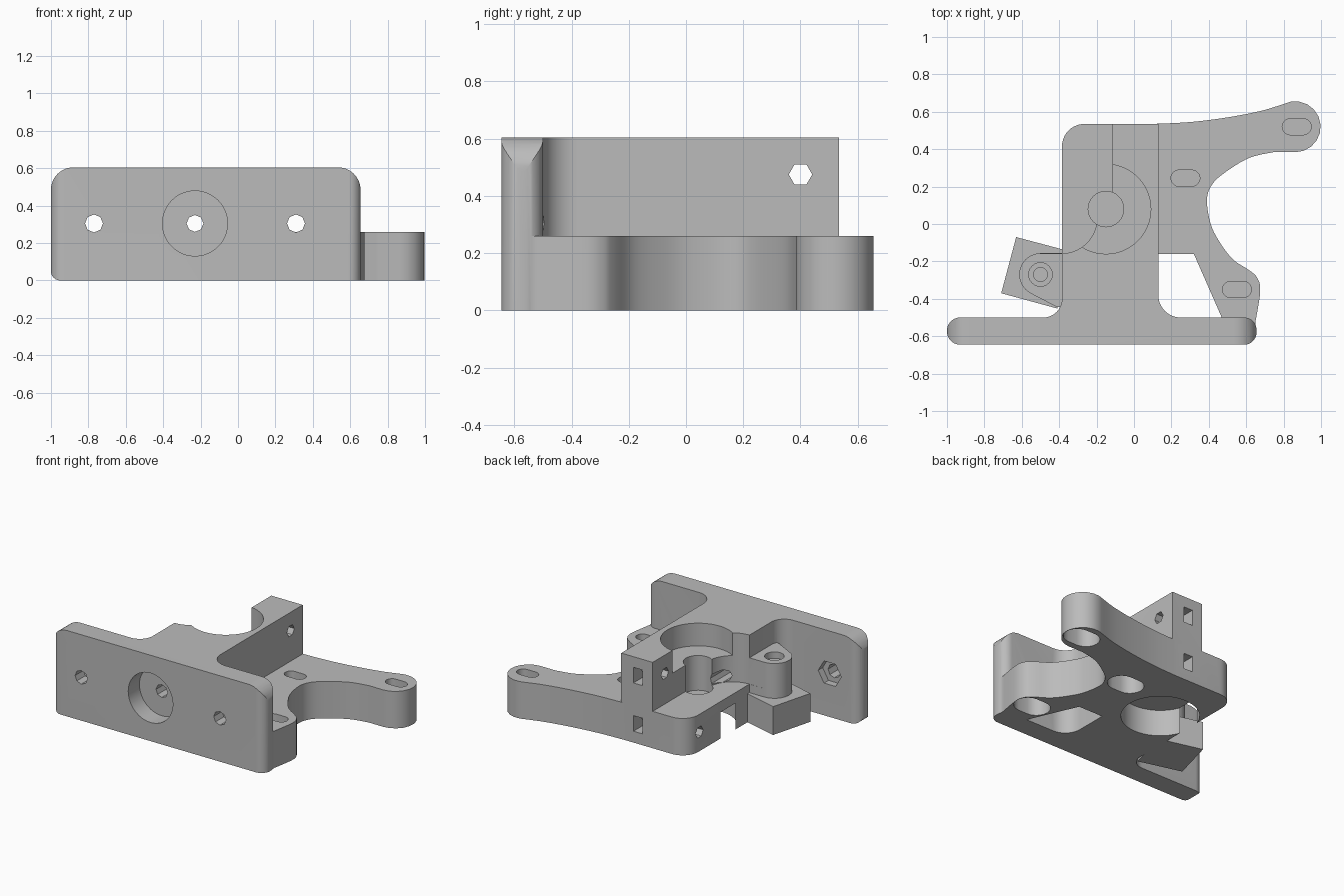
import bpy, bmesh, math
from mathutils import Matrix, Vector

cube = bpy.data.objects.get("Cube")
if cube:
    bpy.data.objects.remove(cube, do_unlink=True)

grey = bpy.data.materials.new("plain_grey")
grey.use_nodes = True
grey.diffuse_color = (0.5, 0.5, 0.5, 1)
grey.node_tree.nodes["Principled BSDF"].inputs["Base Color"].default_value = (0.5, 0.5, 0.5, 1)


def arc(cx, cy, r, a0, a1, n=10):
    return [(cx + r * math.cos(math.radians(a0 + (a1 - a0) * i / n)),
             cy + r * math.sin(math.radians(a0 + (a1 - a0) * i / n))) for i in range(n + 1)]


def circle(cx, cy, r, n=48):
    return arc(cx, cy, r, 0, 360 - 360 / n, n - 1)


def slot(cx, cy, length, width):
    r, d = width / 2, (length - width) / 2
    return arc(cx + d, cy, r, -90, 90) + arc(cx - d, cy, r, 90, 270)


def smooth_path(pts, n=5):
    """Open Catmull-Rom curve through the points."""
    p = [Vector(q) for q in [pts[0]] + pts + [pts[-1]]]
    out = []
    for i in range(1, len(p) - 2):
        a, b, c, d = p[i - 1:i + 3]
        for k in range(n):
            t = k / n
            out.append(tuple(0.5 * (2 * b + (c - a) * t + (2 * a - 5 * b + 4 * c - d) * t * t
                                    + (3 * b - a - 3 * c + d) * t ** 3)))
    return out + [pts[-1]]


def prism(name, outline, lo, hi, axis="z", helper=True):
    """Extrude an outline along z (xy outline), y (xz outline) or x (yz outline)."""
    place = {"z": lambda u, v, w: (u, v, w),
             "y": lambda u, v, w: (u, w, v),
             "x": lambda u, v, w: (w, u, v)}[axis]
    bm = bmesh.new()
    face = bm.faces.new([bm.verts.new(place(u, v, lo)) for u, v in outline])
    ext = bmesh.ops.extrude_face_region(bm, geom=[face])
    moved = [g for g in ext["geom"] if isinstance(g, bmesh.types.BMVert)]
    bmesh.ops.translate(bm, verts=moved, vec=place(0, 0, hi - lo))
    bmesh.ops.recalc_face_normals(bm, faces=bm.faces)
    mesh = bpy.data.meshes.new(name)
    bm.to_mesh(mesh)
    bm.free()
    mesh.materials.append(grey)
    ob = bpy.data.objects.new(name, mesh)
    bpy.context.collection.objects.link(ob)
    ob.hide_render = helper
    return ob


def combine(target, tools, operation):
    """Apply boolean steps and remove the spent helpers."""
    for tool in tools:
        mod = target.modifiers.new(operation.lower(), "BOOLEAN")
        mod.operation, mod.object, mod.solver = operation, tool, "EXACT"
        bpy.context.view_layer.update()
        mesh = bpy.data.meshes.new_from_object(
            target.evaluated_get(bpy.context.evaluated_depsgraph_get()))
        target.modifiers.clear()
        target.data = mesh
        bpy.data.objects.remove(tool, do_unlink=True)


TOP, LOW = 0.605, 0.26
BX, BY = -0.15, 0.08          # bearing bore axis
FX, FZ = -0.23, 0.305         # feed hole axis

# Front mounting plate: rounded in elevation and in plan
elevation = (arc(0.535, 0.485, 0.12, 0, 90) + arc(-0.88, 0.485, 0.12, 90, 180)
             + arc(-0.95, 0.05, 0.05, 180, 270) + [(0.655, 0)])
plan = (arc(0.59, -0.58, 0.065, -90, 0) + arc(0.59, -0.565, 0.065, 0, 90)
        + arc(-0.93, -0.57, 0.07, 90, 180) + arc(-0.93, -0.575, 0.07, 180, 270))
body = prism("extruder_body", elevation, -0.8, -0.4, "y", helper=False)
combine(body, [prism("plate_plan", plan, -0.1, 0.8)], "INTERSECT")

# Central block with fillets into the plate
block = ([(0.25, -0.6)] + arc(0.25, -0.38, 0.12, 270, 180) + [(0.13, 0.535)]
         + arc(-0.265, 0.415, 0.12, 90, 180) + arc(-0.485, -0.4, 0.1, 0, -90) + [(-0.485, -0.6)])

# Low motor arm with two lobes
arm = (smooth_path([(0.1, 0.535), (0.3, 0.545), (0.5, 0.57), (0.68, 0.605), (0.81, 0.645)])
       + arc(0.862, 0.52, 0.136, 100, -90)
       + smooth_path([(0.75, 0.385), (0.62, 0.355), (0.5, 0.285), (0.42, 0.215), (0.39, 0.13),
                      (0.41, 0), (0.46, -0.1), (0.53, -0.19), (0.62, -0.25), (0.66, -0.29),
                      (0.675, -0.36), (0.65, -0.52)])
       + [(0.65, -0.57), (0.5, -0.57), (0.32, -0.16), (0.1, -0.16)])

# Spring boss and the tilted foot below it
boss = (arc(-0.5, -0.27, 0.114, 90, 240) + [(-0.41, -0.445), (-0.3, -0.445), (-0.3, -0.156)])
foot = [(-0.63, -0.07), (-0.37, -0.139), (-0.37, -0.3), (-0.41, -0.452), (-0.71, -0.37)]
combine(body, [prism("block", block, 0, TOP), prism("arm", arm, 0, LOW),
               prism("boss", boss, 0.19, 0.445), prism("foot", foot, 0, 0.2)], "UNION")

# Idler pocket, bearing seats and shaft hole
pocket = ([(-0.9, 0.8), (-0.115, 0.8), (-0.115, 0.08), (-0.15, 0.03)]
          + arc(-0.385, 0.03, 0.187, -8, -88) + [(-0.9, -0.155)])
cuts = [prism("idler_pocket", pocket, LOW, 0.8),
        prism("upper_seat", circle(BX, BY, 0.24), 0.445, 0.8),
        prism("shaft_hole", circle(BX, BY, 0.095, 32), 0.2, 0.8),
        prism("lower_seat", circle(BX, BY, 0.25), -0.1, 0.185),
        prism("spring_recess", circle(-0.5, -0.27, 0.063, 24), 0.4, 0.6),
        prism("spring_hole", circle(-0.5, -0.27, 0.037, 16), 0.06, 0.6)]

# Feed hole and its counterbore, plate bolts with hex traps behind
cuts += [prism("feed_hole", circle(FX, FZ, 0.045, 8), -0.8, 0.8, "y"),
         prism("feed_counterbore", circle(FX, FZ, 0.174), -0.8, -0.52, "y")]
for x in (-0.77, 0.31):
    cuts += [prism("plate_bolt", circle(x, FZ, 0.048, 8), -0.8, -0.4, "y"),
             prism("hex_trap", circle(x, FZ, 0.09, 6), -0.55, -0.42, "y")]

# Idler bolts and square nut traps
for z, end in ((0.475, 0.3), (0.135, 0.1)):
    nut = [(-0.035, z - 0.055), (0.035, z - 0.055), (0.035, z + 0.055), (-0.035, z + 0.055)]
    cuts += [prism("idler_bolt", circle(0.4, z, 0.041, 6), -0.6, end, "x"),
             prism("nut_trap", nut, 0.33, 0.7, "y")]

# Motor bolt slots, wider underneath with a thin bridge between
for x, y in ((0.87, 0.52), (0.275, 0.245), (0.55, -0.35)):
    cuts += [prism("slot", slot(x, y, 0.155, 0.087), 0.14, 0.5),
             prism("slot_head", slot(x, y, 0.25, 0.18), -0.1, 0.13)]
combine(body, cuts, "DIFFERENCE")

# Smooth curved walls, keep edges crisp
bpy.ops.object.select_all(action="DESELECT")
body.select_set(True)
bpy.context.view_layer.objects.active = body
bpy.ops.object.shade_smooth_by_angle(angle=math.radians(25))
